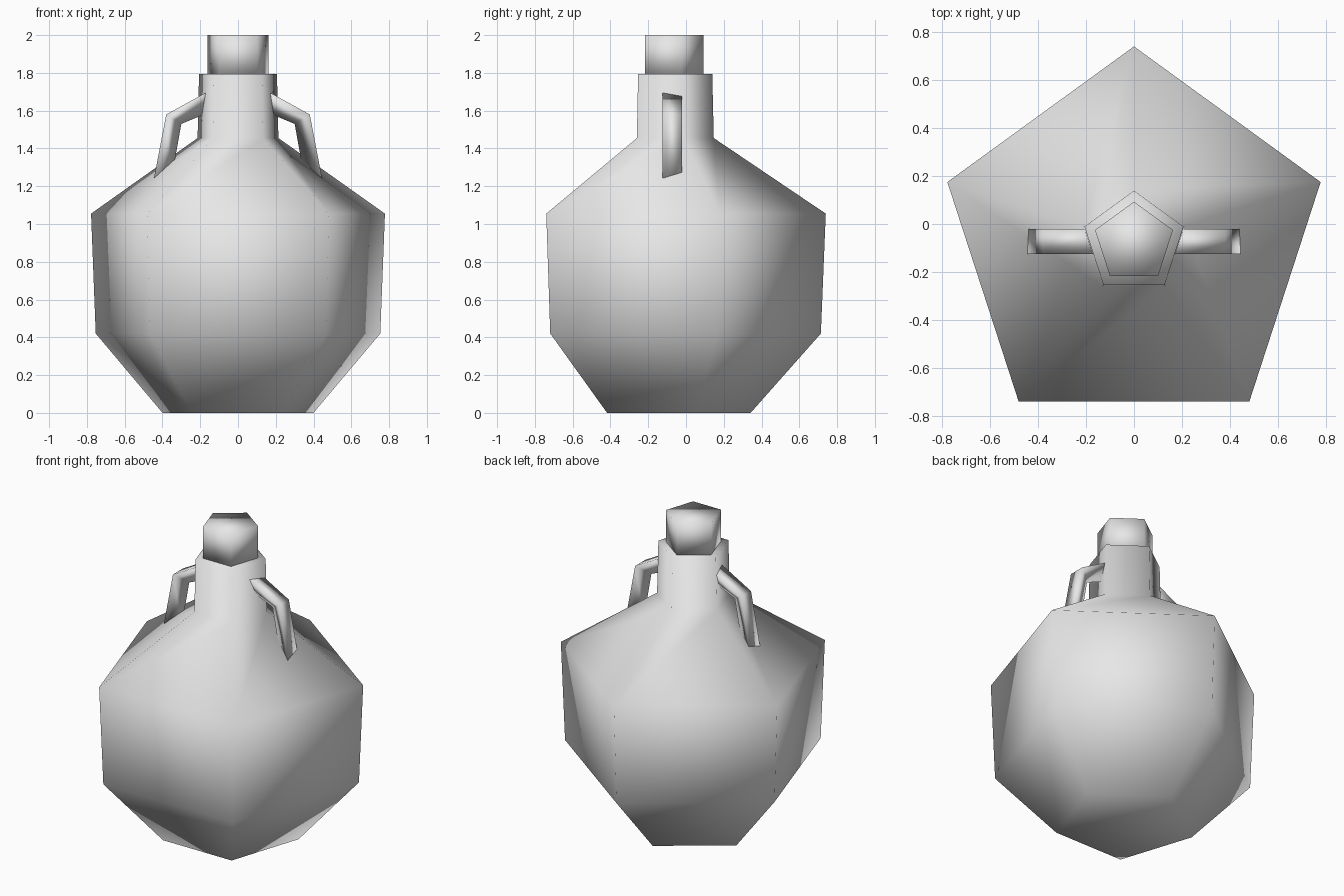
import bpy
import math

if "Cube" in bpy.data.objects:
    bpy.data.objects.remove(bpy.data.objects["Cube"])

CENTRE_Y = -0.078   # axis of the five-sided vessel
SIDES = 5

clay = bpy.data.materials.new("light_grey")
clay.diffuse_color = (0.8, 0.8, 0.8, 1)
clay.use_nodes = True
clay.node_tree.nodes["Principled BSDF"].inputs["Base Color"].default_value = clay.diffuse_color


def loft(name, rings):
    """Skin a closed, smooth-shaded solid through rings of equal point count."""
    n = len(rings[0])
    verts = [p for ring in rings for p in ring]
    faces = [tuple(reversed(range(n)))]
    for r in range(len(rings) - 1):
        a, b = r * n, (r + 1) * n
        for i in range(n):
            j = (i + 1) % n
            faces.append((a + i, a + j, b + j, b + i))
    faces.append(tuple(range(len(verts) - n, len(verts))))
    mesh = bpy.data.meshes.new(name)
    mesh.from_pydata(verts, [], faces)
    mesh.materials.append(clay)
    mesh.shade_smooth()
    obj = bpy.data.objects.new(name, mesh)
    bpy.context.collection.objects.link(obj)
    return obj


def pentagon(radius, z):
    """Five-sided ring with one corner pointing to the back."""
    angles = [math.pi / 2 + i * math.tau / SIDES for i in range(SIDES)]
    return [(radius * math.cos(a), CENTRE_Y + radius * math.sin(a), z) for a in angles]


# Bottle: foot, belly, shoulder and neck
profile = [(0.42, 0.0), (0.792, 0.42), (0.818, 1.055), (0.225, 1.455), (0.217, 1.795)]
loft("bottle", [pentagon(r, z) for r, z in profile])

# Stopper on top of the neck
loft("stopper", [pentagon(0.171, 1.79), pentagon(0.171, 2.0)])

# Handles: bent three-sided bars, flat side outward
outer = [(0.12, 1.723), (0.38, 1.58), (0.452, 1.205)]
inner = [(0.12, 1.605), (0.30, 1.53), (0.352, 1.24)]
HANDLE_Y, HALF_WIDTH = -0.073, 0.0525
for side, label in ((-1, "left_handle"), (1, "right_handle")):
    rings = []
    for (xo, zo), (xi, zi) in zip(outer, inner):
        ring = [(side * xo, HANDLE_Y - HALF_WIDTH, zo),
                (side * xo, HANDLE_Y + HALF_WIDTH, zo),
                (side * xi, HANDLE_Y, zi)]
        # keep faces pointing outward on both sides
        rings.append(ring if side > 0 else ring[::-1])
    loft(label, rings)
